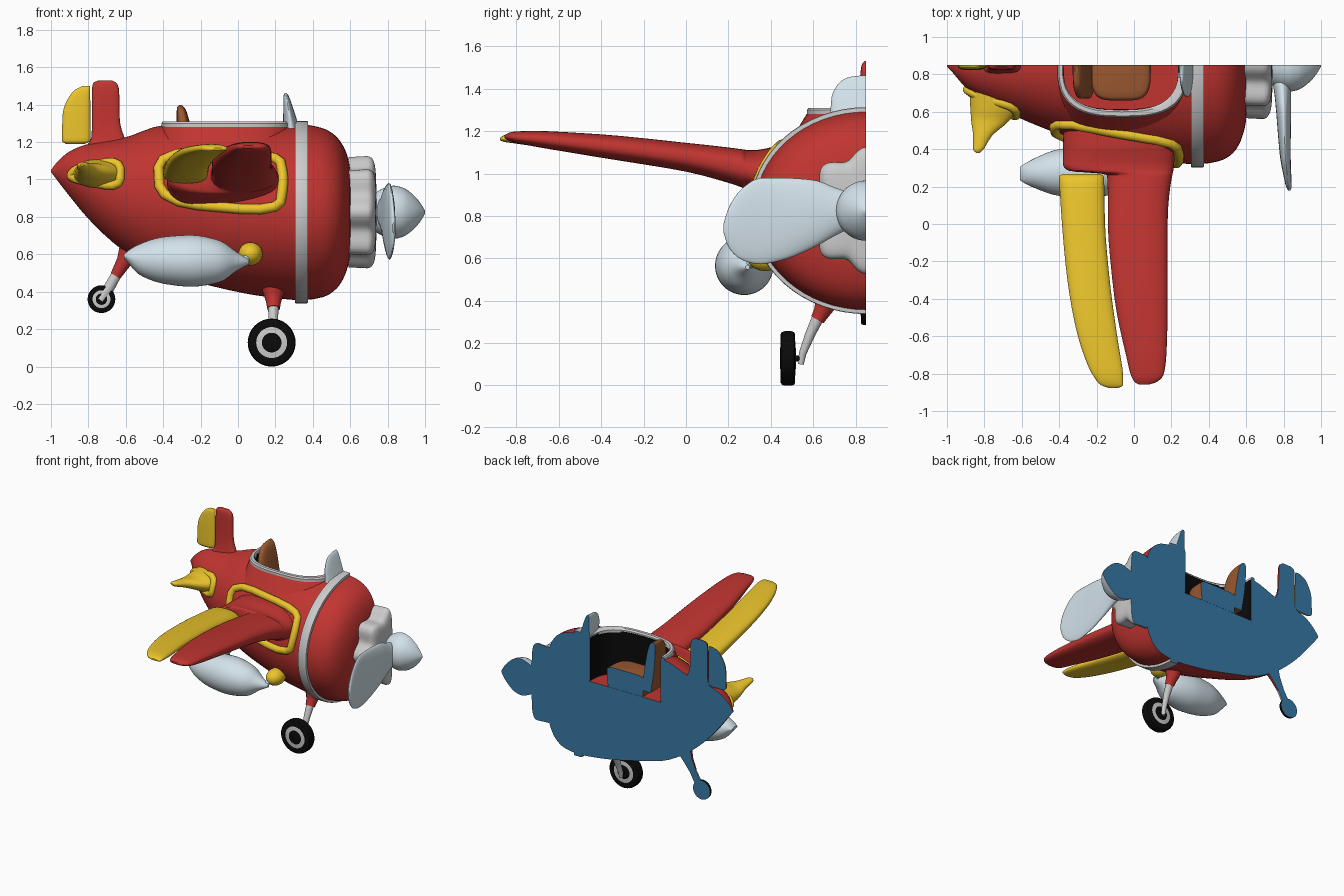
import bpy, bmesh
from math import cos, sin, pi, radians, copysign

if "Cube" in bpy.data.objects:
    bpy.data.objects.remove(bpy.data.objects["Cube"])

YC = 0.85  # plane of symmetry: the model is a half, cut and capped here


def material(name, *rgb):
    m = bpy.data.materials.new(name)
    m.diffuse_color = (*rgb, 1)
    m.use_nodes = True
    m.node_tree.nodes["Principled BSDF"].inputs["Base Color"].default_value = m.diffuse_color
    return m


RED = material("red", 0.53, 0.035, 0.03)
YELLOW = material("yellow", 0.84, 0.56, 0.025)
PALE = material("pale_blue", 0.65, 0.76, 0.82)
BLACK = material("black", 0.003, 0.003, 0.003)
BROWN = material("brown", 0.33, 0.10, 0.03)
BLUE = material("inside_blue", 0.04, 0.19, 0.38)
GREY = None


def finish(name, bm, mat, half=False):
    """Turn a bmesh into an object; centre parts are halved and capped in blue."""
    bmesh.ops.recalc_face_normals(bm, faces=bm.faces)
    for f in bm.faces:
        f.smooth = True
        f.material_index = 0
    if half:
        bmesh.ops.bisect_plane(bm, geom=bm.verts[:] + bm.edges[:] + bm.faces[:], dist=1e-5,
                               plane_co=(0, YC, 0), plane_no=(0, 1, 0), clear_outer=True)
        old = set(bm.faces)
        bmesh.ops.holes_fill(bm, edges=[e for e in bm.edges if e.is_boundary], sides=0)
        for f in set(bm.faces) - old:
            f.material_index = 1
            f.normal_update()
            if f.normal.y < 0:
                f.normal_flip()
    for e in bm.edges:
        e.smooth = len(e.link_faces) == 2 and e.calc_face_angle(0) < radians(38)
    me = bpy.data.meshes.new(name)
    bm.to_mesh(me)
    bm.free()
    for m in ([mat, BLUE] if half else [mat]):
        me.materials.append(m)
    ob = bpy.data.objects.new(name, me)
    bpy.context.collection.objects.link(ob)
    return ob


def sample(st, steps):
    """Monotone smooth interpolation of the section edges."""
    st = [(p, a - r, a + r, b - s, b + s) for p, a, b, r, s in st]

    def slope(i, k):
        if i == 0 or i == len(st) - 1:
            j = min(i, len(st) - 2)
            return st[j + 1][k] - st[j][k]
        a, b = st[i][k] - st[i - 1][k], st[i + 1][k] - st[i][k]
        return 2 * a * b / (a + b) if a * b > 0 else 0
    out = []
    for i in range(len(st) - 1):
        for j in range(steps):
            t = j / steps
            out.append([(2*t**3 - 3*t*t + 1) * st[i][k] + (t**3 - 2*t*t + t) * slope(i, k)
                        + (3*t*t - 2*t**3) * st[i + 1][k] + (t**3 - t*t) * slope(i + 1, k)
                        for k in range(5)])
    return [(p, (a + b) / 2, (c + d) / 2, (b - a) / 2, (d - c) / 2) for p, a, b, c, d in out + [st[-1]]]


def loft(name, axis, st, mat, half=False, n=2.0, steps=4, wrap=False, lobes=0, seg=48):
    """Sections (position, centre1, centre2, radius1, radius2); wrap closes a hollow ring."""
    bm = bmesh.new()
    rings = []
    for p, c1, c2, r1, r2 in sample(st, steps):
        ring = []
        for i in range(seg):
            t = 2 * pi * i / seg
            k = 1 + (0.09 * cos(lobes * t) if lobes else 0)
            a = c1 + k * r1 * copysign(abs(cos(t)) ** (2 / n), cos(t))
            b = c2 + k * r2 * copysign(abs(sin(t)) ** (2 / n), sin(t))
            ring.append(bm.verts.new({'x': (p, a, b), 'y': (a, p, b), 'z': (a, b, p)}[axis]))
        rings.append(ring)
    for A, B in zip(rings, rings[1:] + (rings[:1] if wrap else [])):
        for i in range(seg):
            j = (i + 1) % seg
            bm.faces.new((A[i], A[j], B[j], B[i]))
    if not wrap:
        bm.faces.new(rings[0])
        bm.faces.new(rings[-1])
    return finish(name, bm, mat, half)


def evaluated(ob):
    bpy.context.view_layer.update()
    me = bpy.data.meshes.new_from_object(ob.evaluated_get(bpy.context.evaluated_depsgraph_get()))
    bm = bmesh.new()
    bm.from_mesh(me)
    bpy.data.objects.remove(ob)
    return bm


def tube(name, pts, mat, half=False, cyclic=False):
    """Round bar through points (x, y, z, radius)."""
    cu = bpy.data.curves.new(name, 'CURVE')
    cu.dimensions, cu.bevel_depth, cu.bevel_resolution, cu.use_fill_caps = '3D', 1, 5, True
    sp = cu.splines.new('POLY')
    sp.points.add(len(pts) - 1)
    sp.use_cyclic_u = cyclic
    for q, (x, y, z, r) in zip(sp.points, pts):
        q.co, q.radius = (x, y, z, 1), r
    ob = bpy.data.objects.new(name + "_path", cu)
    bpy.context.collection.objects.link(ob)
    bm = evaluated(ob)
    bmesh.ops.remove_doubles(bm, verts=bm.verts, dist=1e-5)
    return finish(name, bm, mat, half)


# Fuselage with cockpit well
rows = [(-1, 1.05, 1.04, .01), (-.97, 1.09, 1.0, .04), (-.9, 1.15, .91, .12), (-.8, 1.19, .79, .19),
        (-.62, 1.22, .625, .28), (-.4, 1.29, .50, .37), (-.2, 1.30, .445, .44), (.1, 1.30, .38, .51),
        (.33, 1.295, .355, .53), (.45, 1.275, .37, .515), (.53, 1.225, .42, .47), (.58, 1.14, .51, .38),
        (.60, 1.05, .60, .28), (.602, .95, .70, .15)]
body_st = [(x, YC, (t + b) / 2, w, (t - b) / 2) for x, t, b, w in rows]
body = loft("fuselage_blank", 'x', body_st, RED, seg=64)
cutter = loft("cockpit_cutter", 'z', [(.95, -.07, YC, .31, .24), (1.6, -.07, YC, .31, .24)], RED, n=3, steps=1)
cutter.hide_render = True
bo = body.modifiers.new("well", 'BOOLEAN')
bo.object, bo.operation, bo.solver = cutter, 'DIFFERENCE', 'EXACT'
finish("fuselage", evaluated(body), RED, half=True)
bpy.data.objects.remove(cutter)

fine = sample(body_st, 4)


def body_y(x, z):
    for a, b in zip(fine, fine[1:]):
        if a[0] <= x <= b[0]:
            f = (x - a[0]) / (b[0] - a[0])
            zc, ry, rz = (a[k] + f * (b[k] - a[k]) for k in (2, 3, 4))
            return YC - ry * max(0, 1 - ((z - zc) / rz) ** 2) ** 0.5


def frame(name, outline, r):
    """Trim that follows the fuselage side along an (x, z) outline."""
    for _ in range(2):  # round the corners
        outline = [(p[0] * w + q[0] * (1 - w), p[1] * w + q[1] * (1 - w))
                   for p, q in zip(outline, outline[1:] + outline[:1]) for w in (.8, .2)]
    pts = []
    for (x0, z0), (x1, z1) in zip(outline, outline[1:] + outline[:1]):
        k = max(1, round(((x1 - x0) ** 2 + (z1 - z0) ** 2) ** .5 / .04))
        for j in range(k):
            x, z = x0 + (x1 - x0) * j / k, z0 + (z1 - z0) * j / k
            pts.append((x, body_y(x, z) - .004, z, r))
    tube(name, pts, YELLOW, cyclic=True)


# Cockpit lining, rim and skirt, hoop
loft("cockpit_lining", 'z', [(.955, -.07, YC, .306, .236), (1.29, -.07, YC, .306, .236), (1.29, -.07, YC, .315, .245),
     (.955, -.07, YC, .315, .245)], BLACK, True, n=3, steps=1, wrap=True)
loft("cockpit_rim", 'z', [(1.28, -.07, YC, .308, .24), (1.30, -.07, YC, .308, .24), (1.31, -.065, YC, .318, .25),
     (1.31, -.06, YC, .342, .272), (1.30, -.06, YC, .35, .28), (1.28, -.06, YC, .35, .28)],
     GREY, True, n=2.8, steps=1, wrap=True)
loft("cockpit_skirt", 'z', [(1.12, -.065, YC, .32, .25), (1.288, -.065, YC, .32, .25), (1.288, -.06, YC, .345, .276),
     (1.25, -.06, YC, .36, .30), (1.12, -.06, YC, .40, .375)], RED, True, n=2.7, steps=1, wrap=True)
loft("fuselage_hoop", 'x', [(x, YC, .825, .548 * k, .488 * k) for x, k in
     ((.303, .93), (.305, .995), (.312, 1), (.366, 1), (.373, .995), (.375, .93))], GREY, True, steps=1, wrap=True, seg=64)

# Seat and windscreen
loft("seat_cushion", 'z', [(.951, -.07, YC, .15, .18), (1.07, -.07, YC, .16, .19), (1.10, -.07, YC, .15, .18),
     (1.11, -.07, YC, .12, .15)], BROWN, True, n=4)
loft("seat_back", 'z', [(1.0, -.25, YC, .04, .18), (1.2, -.28, YC, .04, .18), (1.32, -.295, YC, .033, .16),
     (1.38, -.305, YC, .022, .11), (1.397, -.308, YC, .008, .05)], BROWN, True, n=3)
loft("windscreen", 'z', [(1.27, .285, YC, .045, .17), (1.36, .272, YC, .03, .163), (1.43, .26, YC, .018, .125),
     (1.455, .256, YC, .01, .08), (1.462, .254, YC, .004, .03)], PALE, True)

# Tail fin, rudder, tailplane
loft("tail_fin", 'z', [(1.12, -.71, YC, .17, .07), (1.22, -.695, YC, .09, .04), (1.32, -.706, YC, .074, .03),
     (1.48, -.708, YC, .072, .026), (1.515, -.712, YC, .062, .02), (1.53, -.71, YC, .035, .008)], RED, True, n=3.5)
loft("rudder", 'z', [(1.19, -.87, YC, .05, .015), (1.21, -.865, YC, .077, .028), (1.35, -.863, YC, .074, .026),
     (1.43, -.85, YC, .06, .022), (1.48, -.83, YC, .04, .016), (1.50, -.81, YC, .02, .006)], YELLOW, True, n=3)
loft("tailplane", 'y', [(.72, -.755, 1.03, .125, .08), (.62, -.75, 1.03, .125, .07), (.55, -.77, 1.04, .10, .047),
     (.47, -.81, 1.06, .05, .03), (.40, -.832, 1.075, .028, .018), (.38, -.834, 1.078, .01, .006)], YELLOW)
frame("tailplane_trim", [(-.90, 1.02), (-.86, 1.06), (-.63, 1.105), (-.63, .955), (-.86, 1.0)], .024)

# Wing, aileron and wing root trim
loft("wing", 'y', [(.52, -.085, .985, .29, .14), (.42, -.08, .985, .30, .14), (.37, -.08, .995, .30, .122),
     (.32, -.083, 1.007, .297, .103), (.285, -.07, 1.017, .28, .095), (.262, .03, 1.025, .175, .09),
     (.15, .024, 1.05, .164, .079), (0, .02, 1.077, .16, .068), (-.4, .038, 1.13, .142, .055),
     (-.7, .065, 1.163, .108, .038), (-.81, .07, 1.172, .086, .026), (-.845, .062, 1.174, .058, .014),
     (-.857, .055, 1.175, .03, .007)], RED, n=2.4)
loft("aileron", 'y', [(.268, -.28, 1.03, .10, .03), (.25, -.281, 1.033, .12, .055), (0, -.27, 1.075, .115, .05),
     (-.3, -.243, 1.115, .113, .042), (-.6, -.195, 1.148, .105, .034), (-.8, -.142, 1.165, .083, .024),
     (-.86, -.118, 1.165, .06, .015), (-.877, -.11, 1.163, .025, .006)], YELLOW, n=2.4)
frame("wing_root_trim", [(-.43, 1.15), (.22, 1.135), (.245, 1.0), (.22, .825), (-.415, .88)], .027)

# Radial engine, spinner, propeller blade
loft("engine", 'x', [(.59, YC, .825, .26, .27), (.69, YC, .825, .265, .275), (.72, YC, .825, .245, .26),
     (.735, YC, .825, .20, .21), (.74, YC, .825, .12, .12)], GREY, True, lobes=8, seg=96)
loft("spinner", 'x', [(.73, YC, .825, .10, .10), (.76, YC, .825, .12, .12), (.83, YC, .825, .142, .142),
     (.88, YC, .825, .132, .132), (.94, YC, .825, .09, .09), (.98, YC, .825, .042, .042), (1, YC, .825, .008, .008)],
     PALE, True)
loft("propeller_blade", 'y', [(.76, .79, .825, .05, .09), (.70, .795, .82, .045, .115), (.6, .80, .81, .04, .16),
     (.45, .805, .785, .033, .195), (.35, .81, .775, .028, .203), (.26, .82, .76, .021, .165),
     (.2, .828, .745, .015, .09), (.178, .83, .742, .005, .025)], PALE)

# Side pod and its mount
loft("side_pod", 'x', [(-.61, .27, .59, .035, .01), (-.58, .27, .585, .055, .04), (-.53, .272, .573, .08, .08),
     (-.4, .275, .568, .125, .125), (-.25, .275, .565, .138, .138), (-.1, .275, .562, .11, .112),
     (-.01, .28, .562, .055, .052), (.04, .285, .56, .025, .022), (.06, .29, .558, .01, .01)], PALE)
bm = bmesh.new()
bmesh.ops.create_uvsphere(bm, u_segments=24, v_segments=16, radius=.065)
bmesh.ops.scale(bm, vec=(1, 1.3, .95), verts=bm.verts)
bmesh.ops.translate(bm, vec=(.067, .375, .602), verts=bm.verts)
finish("pod_mount", bm, YELLOW)
tube("pod_neck", [(.03, .285, .56, .015), (.065, .35, .60, .03)], PALE)


# Wheels
def wheel(name, x, y, z, r, hw, half=False):
    for part, w, mat, prof in (("tyre", 1, BLACK, ((-1, .66), (-1, .9), (-.85, .97), (-.5, 1), (.5, 1), (.85, .97), (1, .9), (1, .66))),
                               ("rim", 1.04, GREY, ((-1, .60), (-.95, .66), (.95, .66), (1, .60))),
                               ("hub", 1.10, BLACK, ((-1, .38), (-.95, .41), (.95, .41), (1, .38)))):
        loft(f"{name}_{part}", 'y', [(y + p * hw * w, x, z, r * k, r * k) for p, k in prof], mat, half, steps=1)


wheel("main_wheel", .18, .481, .128, .128, .034)
wheel("tail_wheel", -.73, YC, .36, .074, .024, True)

# Landing legs
tube("main_leg_fairing", [(.19, .665, .42, .065), (.19, .655, .375, .05), (.19, .64, .345, .04), (.19, .62, .31, .034)], RED)
tube("main_leg", [(.19, .63, .335, .03), (.188, .585, .24, .024), (.183, .55, .15, .018), (.18, .542, .10, .014)], GREY)
tube("main_axle", [(.18, .50, .128, .014), (.18, .55, .128, .014)], BLACK)
tube("tail_leg_fairing", [(-.58, YC, .62, .06), (-.61, YC, .56, .042), (-.655, YC, .485, .03)], RED, True)
tube("tail_leg", [(-.645, YC, .50, .028), (-.69, YC, .42, .03), (-.735, YC, .355, .03)], GREY, True)
